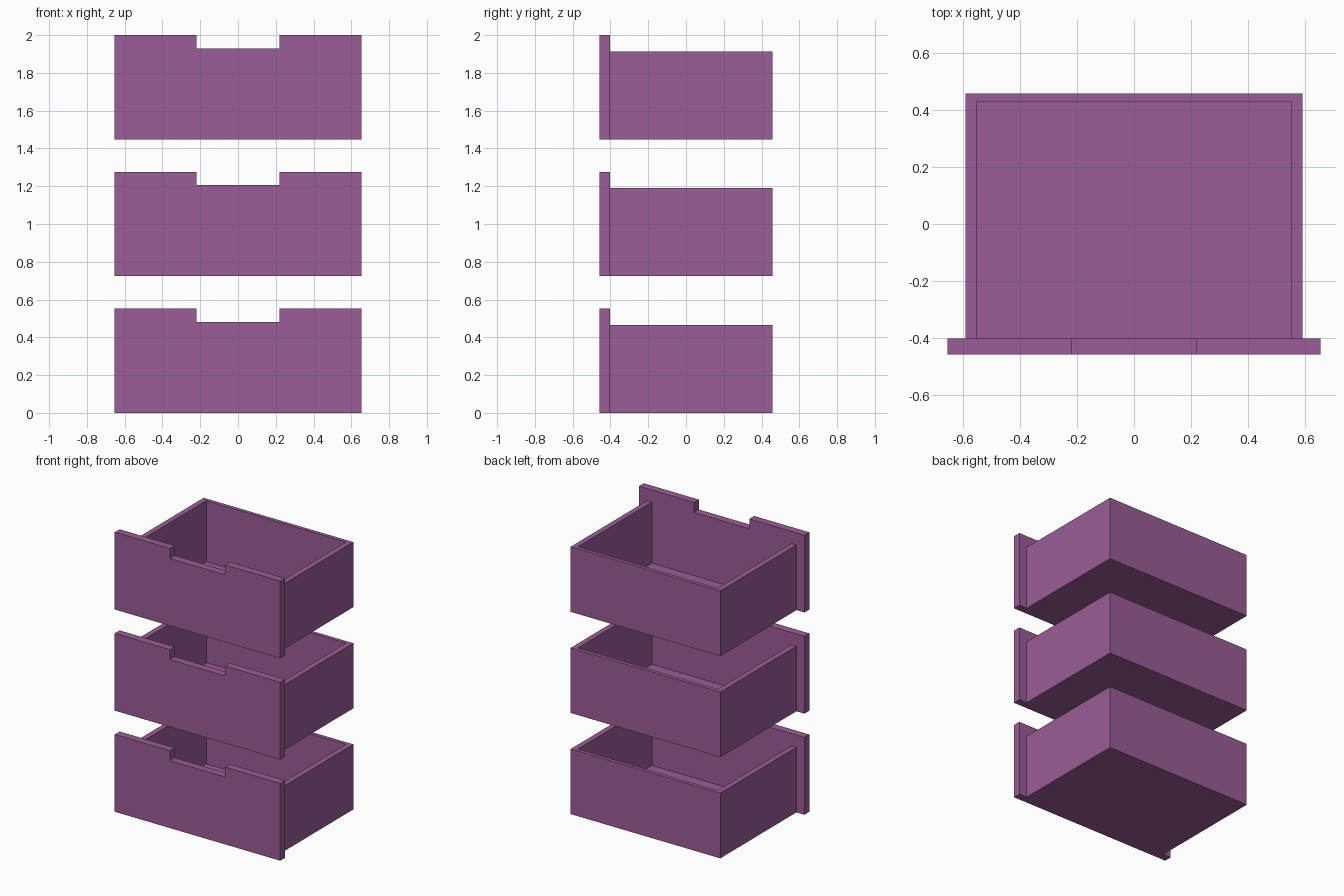
import bpy, bmesh
from mathutils import Vector

if "Cube" in bpy.data.objects:
    bpy.data.objects.remove(bpy.data.objects["Cube"])

mat = bpy.data.materials.new("purple")
mat.diffuse_color = (0.33, 0.11, 0.31, 1)
mat.use_nodes = True
mat.node_tree.nodes["Principled BSDF"].inputs["Base Color"].default_value = mat.diffuse_color


def extrude(name, profile, direction):
    """Solid made by pushing a flat outline along a direction."""
    bm = bmesh.new()
    face = bm.faces.new([bm.verts.new(p) for p in profile])
    new = bmesh.ops.extrude_face_region(bm, geom=[face], use_keep_orig=True)["geom"]
    moved = [v for v in new if isinstance(v, bmesh.types.BMVert)]
    bmesh.ops.translate(bm, verts=moved, vec=Vector(direction))
    bmesh.ops.recalc_face_normals(bm, faces=bm.faces)
    mesh = bpy.data.meshes.new(name)
    bm.to_mesh(mesh)
    bm.free()
    mesh.materials.append(mat)
    obj = bpy.data.objects.new(name, mesh)
    bpy.context.collection.objects.link(obj)
    return obj


FRONT, JOINT, BACK = -0.458, -0.403, 0.458
PANEL_X, BOX_X, IN_X, IN_Y = 0.655, 0.592, 0.553, 0.431
PANEL_H, NOTCH_Z, BOX_H, FLOOR = 0.553, 0.482, 0.466, 0.03

for i, level in enumerate(("bottom", "middle", "top")):
    z = i * 0.7235

    # front panel with finger notch
    half = [(PANEL_X, 0), (PANEL_X, PANEL_H), (0.219, PANEL_H), (0.219, NOTCH_Z)]
    outline = half + [(-x, h) for x, h in reversed(half)]
    extrude(level + "_drawer_front", [(x, FRONT, z + h) for x, h in outline],
            (0, JOINT - FRONT, 0))

    # U-shaped side and back walls
    half = [(BOX_X, JOINT), (BOX_X, BACK)]
    inner = [(-IN_X, JOINT), (-IN_X, IN_Y), (IN_X, IN_Y), (IN_X, JOINT)]
    outline = half + [(-x, y) for x, y in reversed(half)] + inner
    extrude(level + "_drawer_walls", [(x, y, z) for x, y in outline], (0, 0, BOX_H))

    # floor
    extrude(level + "_drawer_floor", [(x, y, z) for x, y in inner], (0, 0, FLOOR))
